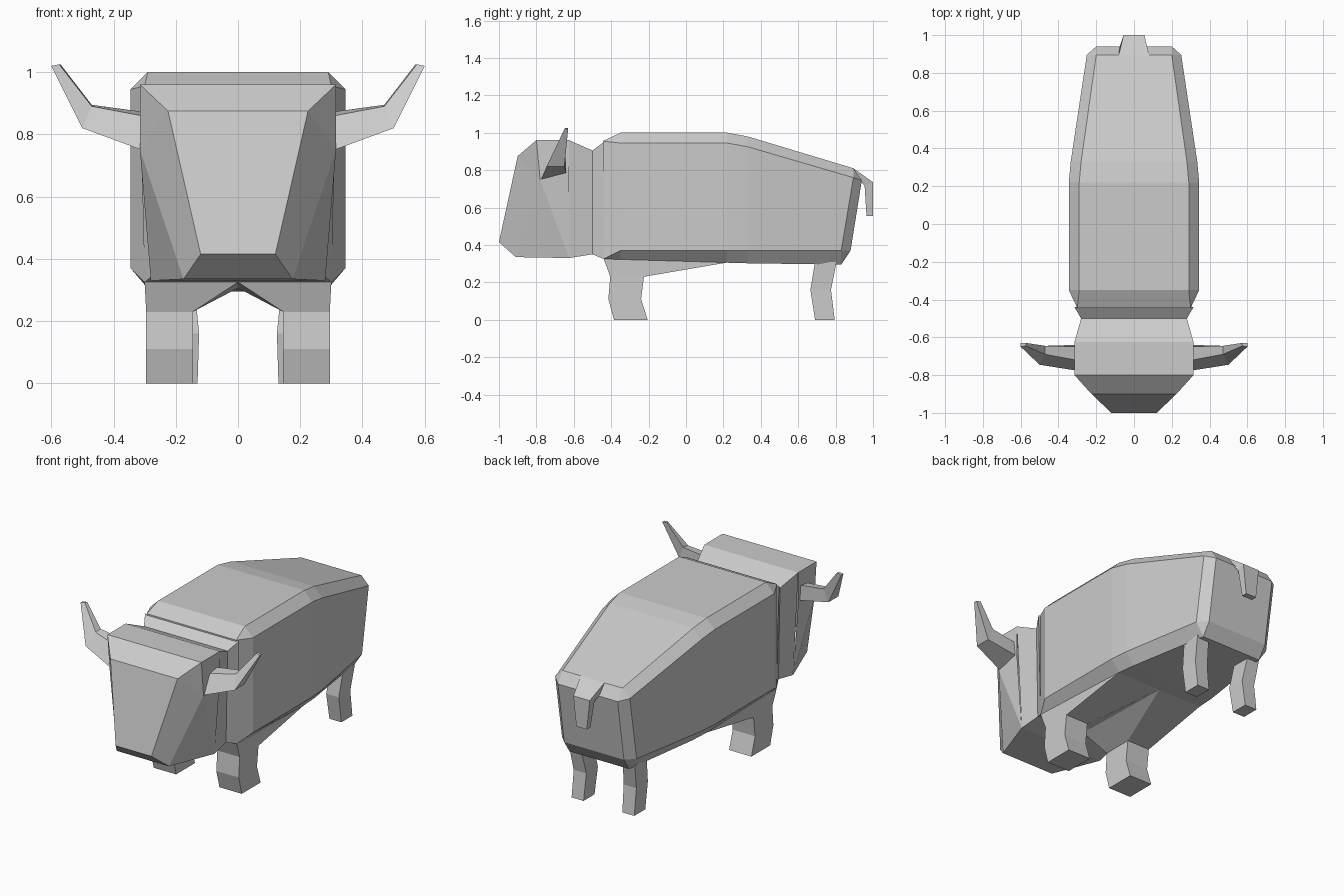
import bpy, bmesh

if "Cube" in bpy.data.objects:
    bpy.data.objects.remove(bpy.data.objects["Cube"])

grey = bpy.data.materials.new("plain grey")
grey.diffuse_color = (0.6, 0.6, 0.6, 1)
grey.use_nodes = True
grey.node_tree.nodes["Principled BSDF"].inputs["Base Color"].default_value = grey.diffuse_color


def make(name, verts, faces, mirror=False):
    """Mesh from points and faces; mirror adds the other side as well."""
    bm = bmesh.new()
    for s in ((1, -1) if mirror else (1,)):
        vs = [bm.verts.new((s * x, y, z)) for x, y, z in verts]
        for f in faces:
            bm.faces.new([vs[i] for i in f])
    bmesh.ops.remove_doubles(bm, verts=bm.verts, dist=0.0005)
    bmesh.ops.recalc_face_normals(bm, faces=bm.faces)
    me = bpy.data.meshes.new(name)
    bm.to_mesh(me)
    bm.free()
    me.materials.append(grey)
    ob = bpy.data.objects.new(name, me)
    bpy.context.collection.objects.link(ob)
    return ob


def loft(name, rings, mirror=False):
    """Skin equal-length rings and cap both ends."""
    n, last = len(rings[0]), len(rings) - 1
    faces = [[r * n + i, r * n + (i + 1) % n, (r + 1) * n + (i + 1) % n, (r + 1) * n + i]
             for r in range(last) for i in range(n)]
    faces += [list(range(n)), list(range(last * n, last * n + n))]
    return make(name, [p for r in rings for p in r], faces, mirror)


def body_ring(a, w, y_top, y_low, z_top, z_side, z_low, z_bot):
    """Rectangle with bevelled corners, leaning from y_low up to y_top."""
    half = [(a, y_top, z_top), (w, y_top, z_side), (w, y_low, z_low), (a, y_low, z_bot)]
    return half + [(-x, y, z) for x, y, z in reversed(half)]


def end_ring(w, y_top, y_low, z_top, z_low):
    """Plain rectangle, matching the bevelled ring's point count."""
    return body_ring(w, w, y_top, y_low, z_top, z_top, z_low, z_low)


# Barrel body with bevelled edges
loft("body", [
    end_ring(0.30, -0.445, -0.44, 0.955, 0.325),
    body_ring(0.29, 0.345, -0.35, -0.35, 1.00, 0.945, 0.37, 0.32),
    body_ring(0.29, 0.345, 0.22, 0.22, 1.00, 0.945, 0.37, 0.305),
    body_ring(0.28, 0.335, 0.33, 0.33, 0.98, 0.925, 0.37, 0.302),
    body_ring(0.20, 0.25, 0.895, 0.83, 0.81, 0.76, 0.37, 0.295),
    end_ring(0.20, 0.94, 0.88, 0.745, 0.37),
])

# Neck, pinched in the middle
loft("neck", [[(x, y, lo), (-x, y, lo), (-w, y, hi), (w, y, hi)] for x, w, y, lo, hi in (
    (0.30, 0.315, -0.44, 0.325, 0.95),
    (0.27, 0.28, -0.50, 0.35, 0.905),
    (0.28, 0.315, -0.625, 0.33, 0.96))])

# Head: one half is listed, its mirror closes it
head = [(0.315, -0.625, 0.96), (0.315, -0.80, 0.96), (0.225, -0.90, 0.875),
        (0.12, -1.0, 0.415), (0.175, -0.91, 0.335), (0.28, -0.625, 0.33),
        (0.315, -0.78, 0.75), (0.315, -0.625, 0.78)]
centre = [(0, y, z) for x, y, z in head[:6]]
make("head", head + centre,
     [(i, (i + 1) % 6, 8 + (i + 1) % 6, 8 + i) for i in range(6)]
     + [(0, 1, 6, 7), (1, 2, 6), (2, 3, 4, 6), (6, 4, 5), (6, 5, 7)], mirror=True)

# Horns, bent upwards at the elbow
loft("horns", [
    [(0.31, -0.775, 0.75), (0.31, -0.64, 0.785), (0.31, -0.65, 0.873), (0.31, -0.72, 0.86)],
    [(0.50, -0.745, 0.82), (0.50, -0.65, 0.82), (0.47, -0.645, 0.895), (0.47, -0.69, 0.89)],
    [(0.60, -0.65, 1.02), (0.60, -0.63, 1.02), (0.57, -0.63, 1.025), (0.575, -0.645, 1.025)],
], mirror=True)


def leg_ring(x0, x1, y0, y1, z):
    return [(x0, y0, z), (x1, y0, z), (x1, y1, z), (x0, y1, z)]


# Front legs, spreading into the chest and belly
loft("front_legs", [
    [(0, -0.44, 0.325), (0.30, -0.44, 0.325), (0.29, 0.22, 0.306), (0, 0.22, 0.306)],
    leg_ring(0.145, 0.295, -0.405, -0.225, 0.23),
    leg_ring(0.145, 0.295, -0.415, -0.24, 0.11),
    leg_ring(0.145, 0.295, -0.385, -0.205, 0),
], mirror=True)

# Back legs, bent at the hock
loft("back_legs", [
    leg_ring(0.14, 0.22, 0.69, 0.805, 0.31),
    leg_ring(0.125, 0.21, 0.665, 0.775, 0.16),
    leg_ring(0.13, 0.21, 0.69, 0.795, 0),
], mirror=True)

# Short tail hanging off the rump
loft("tail", [[(-w, y0, z0), (w, y0, z0), (w, y1, z1), (-w, y1, z1)] for w, y0, z0, y1, z1 in (
    (0.08, 0.895, 0.81, 0.925, 0.755),
    (0.055, 1.0, 0.735, 0.955, 0.715),
    (0.035, 1.0, 0.555, 0.965, 0.555))])
